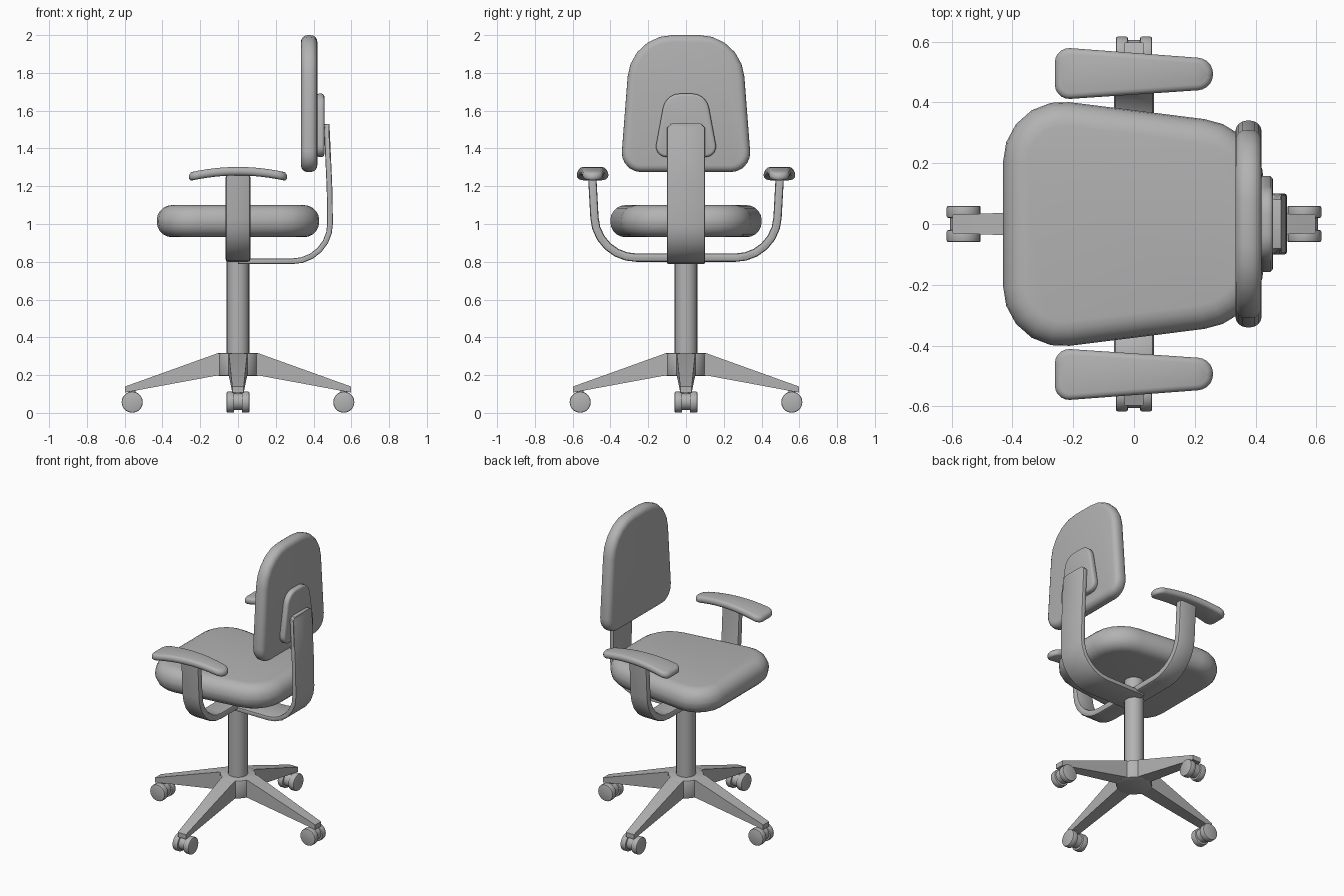
import bpy, bmesh, math
from mathutils import Vector, Matrix

if "Cube" in bpy.data.objects:
    bpy.data.objects.remove(bpy.data.objects["Cube"])

grey = bpy.data.materials.new("plain grey")
grey.diffuse_color = (0.45, 0.45, 0.45, 1)
grey.use_nodes = True
grey.node_tree.nodes["Principled BSDF"].inputs["Base Color"].default_value = grey.diffuse_color

XY = lambda u, v, w: Vector((u, v, w))
YZ = lambda u, v, w: Vector((w, u, v))
XZ = lambda u, v, w: Vector((u, w, v))


def finish(bm, name, angle=35):
    bmesh.ops.recalc_face_normals(bm, faces=bm.faces[:])
    me = bpy.data.meshes.new(name)
    bm.to_mesh(me)
    bm.free()
    me.materials.append(grey)
    me.shade_smooth()
    me.set_sharp_from_angle(angle=math.radians(angle))
    ob = bpy.data.objects.new(name, me)
    bpy.context.collection.objects.link(ob)
    return ob


def rounded(pts, segs=5, closed=True):
    """Points (u, v, t): corners rounded by circular arcs of tangent length t."""
    out, n = [], len(pts)
    for i, (u, v, t) in enumerate(pts):
        p = Vector((u, v))
        if t == 0 or (not closed and i in (0, n - 1)):
            out.append(p)
            continue
        da = (Vector(pts[i - 1][:2]) - p).normalized()
        db = (Vector(pts[(i + 1) % n][:2]) - p).normalized()
        w = math.sin(da.angle(db) / 2)
        a, b = p + da * t, p + db * t
        for k in range(segs + 1):
            s = k / segs
            c = ((1 - s) ** 2, 2 * s * (1 - s) * w, s * s)
            out.append((a * c[0] + p * c[1] + b * c[2]) / sum(c))
    return out


def ribbon(path, thick):
    """Closed outline around an open path."""
    left, right = [], []
    for i, p in enumerate(path):
        d0 = (p - path[max(i - 1, 0)]).normalized()
        d1 = (path[min(i + 1, len(path) - 1)] - p).normalized()
        d = (d0 + d1).normalized()
        n = Vector((-d.y, d.x)) * thick / 2
        left.append(p + n)
        right.append(p - n)
    return left + right[::-1]


def prism(outline, w0, w1, plane, bevel=0, segs=3):
    bm = bmesh.new()
    rings = [[bm.verts.new(plane(p[0], p[1], w)) for p in outline] for w in (w0, w1)]
    caps = [bm.faces.new(r) for r in rings]
    n = len(outline)
    for i in range(n):
        j = (i + 1) % n
        bm.faces.new((rings[0][i], rings[0][j], rings[1][j], rings[1][i]))
    bmesh.ops.recalc_face_normals(bm, faces=bm.faces[:])
    if bevel:
        edges = list({e for f in caps for e in f.edges})
        bmesh.ops.bevel(bm, geom=edges, offset=bevel, segments=segs,
                        profile=0.5, affect='EDGES')
    return bm


def circle(r, n, cu=0, cv=0):
    return [(cu + r * math.cos(2 * math.pi * i / n), cv + r * math.sin(2 * math.pi * i / n))
            for i in range(n)]


# Seat cushion
seat = rounded([(-.43, -.428, .22), (.43, -.32, .2), (.43, .32, .2), (-.43, .428, .22)])
finish(prism(seat, .93, 1.10, XY, .08, 5), "seat", 50)

# Backrest and its rear plate
back = rounded([(-.348, 1.275, .11), (.348, 1.275, .11), (.292, 2.0, .22), (-.292, 2.0, .22)])
finish(prism(back, .333, .42, YZ, .036, 4), "backrest", 50)
plate = rounded([(-.17, 1.355, .065), (.17, 1.355, .065), (.108, 1.69, .075), (-.108, 1.69, .075)])
finish(prism(plate, .415, .457, YZ, .014, 3), "back_plate", 50)

# Curved bar that carries the backrest, with its top corners drawn in
path = rounded([(0, .803, 0), (.49, .803, .2), (.485, 1.18, .05), (.47, 1.51, 0), (.469, 1.53, 0)], 6, False)
bm = prism(ribbon(path, .03), -.1, .1, XZ, .007, 2)
for v in bm.verts:
    if v.co.z > 1.52:
        v.co.y *= .82
finish(bm, "back_bar")

# U-shaped arm support
path = rounded([(-.497, 1.26, 0), (-.473, .822, .21), (.473, .822, .21), (.497, 1.26, 0)], 6, False)
finish(prism(ribbon(path, .044), -.065, .065, YZ, .012, 2), "arm_support")

# Arched armrests
for s, side in ((1, "left"), (-1, "right")):
    pad = rounded([(-.26, .408 * s, .05), (.26, .443 * s, .049),
                   (.26, .543 * s, .049), (-.26, .582 * s, .05)])
    bm = prism(pad, 1.257, 1.302, XY, .019, 3)
    for k in range(-5, 6):
        bmesh.ops.bisect_plane(bm, geom=bm.verts[:] + bm.edges[:] + bm.faces[:],
                               plane_co=(k * .04, 0, 0), plane_no=(1, 0, 0))
    for v in bm.verts:
        v.co.z -= .45 * v.co.x ** 2
    finish(bm, side + "_armrest", 50)

# Column and hub
finish(prism(circle(.06, 24), .2, .94, XY), "column")
finish(prism(circle(.11, 24), .195, .318, XY, .01, 2), "hub")

# Four tapered legs with twin-wheel casters
for i in range(4):
    rot = Matrix.Rotation(i * math.pi / 2, 4, 'Z')

    def place(bm, name):
        bm.transform(rot)
        finish(bm, f"{name}_{i + 1}")

    bm = prism([(.04, .318), (.11, .315), (.597, .14), (.597, .108), (.11, .198), (.04, .198)], -1, 1, XZ)
    for v in bm.verts:
        v.co.y *= .053 - .038 * v.co.x
    place(bm, "leg")
    for s, n in ((1, "a"), (-1, "b")):
        place(prism(circle(.056, 20, .56, .057), s * .02, s * .06, XZ, .006, 2), "wheel_" + n)
    place(prism(circle(.045, 16, .56, .06), -.021, .021, XZ), "caster_core")
    place(prism(circle(.018, 12, .56, 0), .06, .125, XY), "caster_stem")
